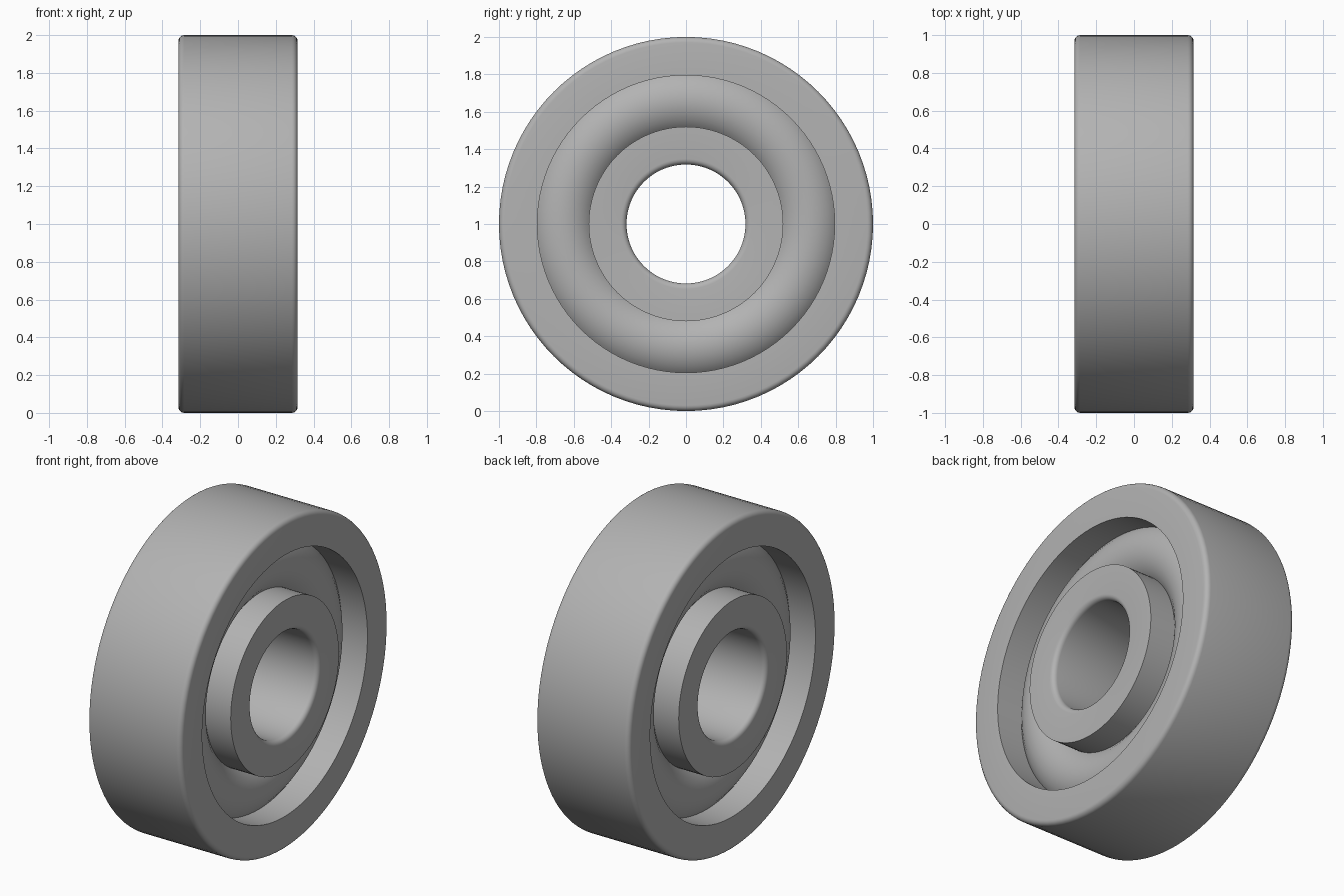
import bpy
import bmesh
import math

cube = bpy.data.objects.get("Cube")
if cube:
    bpy.data.objects.remove(cube, do_unlink=True)

HALF = 0.315       # half the width of the bearing
BORE, HUB = 0.318, 0.52
RACE, RIM = 0.795, 1.0
BEVEL = 0.03
SEGMENTS = 96

steel = bpy.data.materials.new("grey steel")
steel.use_nodes = True
GREY = (0.45, 0.45, 0.45, 1.0)
steel.diffuse_color = GREY
steel.node_tree.nodes["Principled BSDF"].inputs["Base Color"].default_value = GREY


def arc(cx, cr, radius, start, end, steps):
    """Points (x, r) on an arc, angles in degrees from the +x axis."""
    angles = [math.radians(start + (end - start) * i / steps) for i in range(steps + 1)]
    return [(cx + radius * math.cos(a), cr + radius * math.sin(a)) for a in angles]


def lathe(name, profile):
    """Spin a closed (x, r) profile around the x axis."""
    bm = bmesh.new()
    rings = []
    for i in range(SEGMENTS):
        a = math.tau * i / SEGMENTS
        rings.append([bm.verts.new((x, r * math.sin(a), 1 + r * math.cos(a)))
                      for x, r in profile])
    n = len(profile)
    for i, ring in enumerate(rings):
        after = rings[(i + 1) % SEGMENTS]
        for j in range(n):
            k = (j + 1) % n
            bm.faces.new((ring[j], ring[k], after[k], after[j]))
    bmesh.ops.recalc_face_normals(bm, faces=bm.faces)
    mesh = bpy.data.meshes.new(name)
    bm.to_mesh(mesh)
    bm.free()
    mesh.materials.append(steel)
    obj = bpy.data.objects.new(name, mesh)
    bpy.context.collection.objects.link(obj)
    bpy.ops.object.select_all(action="DESELECT")
    obj.select_set(True)
    bpy.context.view_layer.objects.active = obj
    bpy.ops.object.shade_smooth_by_angle(angle=math.radians(35))


# Outer ring, rounded on its outside corners
e = HALF - BEVEL
lathe("outer_ring",
      [(-HALF, RACE), (HALF, RACE)]
      + arc(e, RIM - BEVEL, BEVEL, 0, 90, 5)
      + arc(-e, RIM - BEVEL, BEVEL, 90, 180, 5))

# Inner ring, rounded around the bore
lathe("inner_ring",
      [(HALF, HUB), (-HALF, HUB)]
      + arc(-e, BORE + BEVEL, BEVEL, 180, 270, 5)
      + arc(e, BORE + BEVEL, BEVEL, 270, 360, 5))

# Rounded ball race filling the gap between the rings
middle = (RACE + HUB) / 2
lathe("ball_race", arc(0, middle, 0.2, 0, 345, 23))
